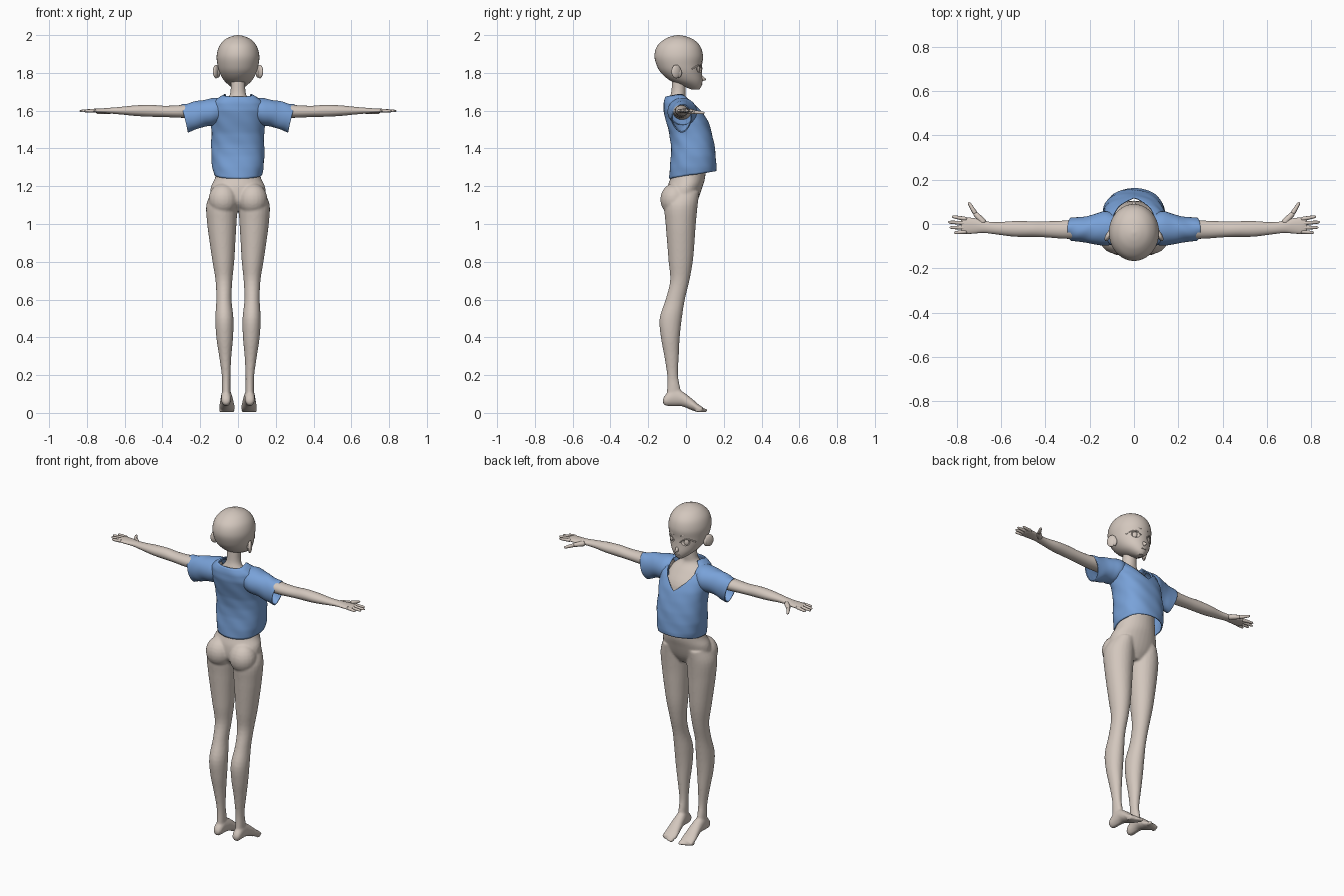
import bpy, bmesh, math
from mathutils import Vector, Matrix

if "Cube" in bpy.data.objects:
    bpy.data.objects.remove(bpy.data.objects["Cube"])


def material(name, rgb):
    m = bpy.data.materials.new(name)
    m.diffuse_color = (*rgb, 1)
    m.use_nodes = True
    m.node_tree.nodes["Principled BSDF"].inputs["Base Color"].default_value = m.diffuse_color
    return m


SKIN = material("skin", (0.65, 0.57, 0.51))
BLUE = material("shirt_blue", (0.19, 0.36, 0.69))


def finish(bm, name, mat):
    bmesh.ops.recalc_face_normals(bm, faces=bm.faces)
    for f in bm.faces:
        f.smooth = True
    me = bpy.data.meshes.new(name)
    bm.to_mesh(me)
    bm.free()
    me.materials.append(mat)
    ob = bpy.data.objects.new(name, me)
    bpy.context.collection.objects.link(ob)
    return ob


def spline(rows, u):
    """Catmull-Rom sample of a table of rows, u in 0..1."""
    n = len(rows) - 1
    i = min(int(u * n), n - 1)
    t = u * n - i
    a, b, c, d = (rows[max(0, min(n, k))] for k in (i - 1, i, i + 1, i + 2))
    return [0.5 * (2 * q + (r - p) * t + (2 * p - 5 * q + 4 * r - s) * t * t
                   + (3 * q - p - 3 * r + s) * t ** 3) for p, q, r, s in zip(a, b, c, d)]


def skin_grid(bm, rings, cap=True):
    vs = [[bm.verts.new(p) for p in r] for r in rings]
    n = len(vs[0])
    for a, b in zip(vs, vs[1:]):
        for j in range(n):
            bm.faces.new((a[j], a[(j + 1) % n], b[(j + 1) % n], b[j]))
    if cap:
        bm.faces.new(vs[0])
        bm.faces.new(vs[-1])


def loft(bm, rows, axis, side=1, n=24, sub=4, cap=True):
    """Rows: position on axis, then low/high of each of the other two axes."""
    rings = []
    steps = (len(rows) - 1) * sub
    for k in range(steps + 1):
        p, a0, a1, b0, b1 = spline(rows, k / steps)
        ring = []
        for j in range(n):
            t = math.tau * j / n
            a = (a0 + a1) / 2 + (a1 - a0) / 2 * math.cos(t)
            b = (b0 + b1) / 2 + (b1 - b0) / 2 * math.sin(t)
            x, y, z = {"x": (p, a, b), "y": (a, p, b), "z": (a, b, p)}[axis]
            ring.append((x * side, y, z))
        rings.append(ring)
    skin_grid(bm, rings, cap)


def ball(bm, c, r, rot=0):
    m = Matrix.Translation(c) @ Matrix.Rotation(rot, 4, "Z") @ Matrix.Diagonal((*r, 1))
    bmesh.ops.create_uvsphere(bm, u_segments=20, v_segments=12, radius=1, matrix=m)


def tube(bm, a, b, r0, r1):
    """Rounded finger between two points."""
    a, b = Vector(a), Vector(b)
    q = (b - a).to_track_quat("Z", "Y")
    rings = []
    for u, k in ((0, .8), (.15, 1), (.5, 1), (.85, .95), (.95, .7), (1, .25)):
        r = (r0 + (r1 - r0) * u) * k
        rings.append([a.lerp(b, u) + q @ Vector((r * math.cos(j * math.tau / 10),
                      r * math.sin(j * math.tau / 10), 0)) for j in range(10)])
    skin_grid(bm, rings)


# Body: torso, neck, legs and feet fused into one smooth skin
bm = bmesh.new()
torso = [(1.07, -.06, .03, .05), (1.12, -.10, .06, .135), (1.19, -.10, .085, .145),
         (1.25, -.08, .102, .12), (1.35, -.06, .105, .108), (1.45, -.065, .10, .115),
         (1.55, -.09, .085, .12), (1.62, -.095, .035, .105), (1.66, -.09, .0, .058),
         (1.70, -.078, -.002, .04), (1.79, -.072, .0, .039)]
loft(bm, [(z, -w, w, y0, y1) for z, y0, y1, w in torso], "z", n=32)
leg = [(1.17, .02, .14, -.09, .07), (1.10, .004, .168, -.115, .062), (1.0, .008, .163, -.108, .052),
       (.9, .014, .15, -.10, .045), (.8, .02, .135, -.092, .036), (.7, .03, .119, -.084, .018),
       (.6, .034, .115, -.108, -.006), (.5, .024, .12, -.14, -.022), (.4, .026, .115, -.133, -.033),
       (.3, .035, .10, -.115, -.038), (.2, .04, .086, -.10, -.042), (.13, .04, .085, -.10, -.03),
       (.06, .04, .085, -.108, -.02)]
foot = [(-.122, .05, .075, .05, .075), (-.105, .038, .088, .037, .10), (-.06, .034, .09, .036, .13),
        (-.02, .028, .092, .034, .115), (.03, .02, .098, .014, .077), (.065, .016, .101, .004, .046),
        (.09, .02, .098, .004, .03)]
for s in (1, -1):
    loft(bm, leg, "z", s)
    loft(bm, foot, "y", s, n=16)
    ball(bm, (s * .078, -.062, 1.13), (.078, .074, .085))
    for i in range(5):
        r = .0115 - .0012 * i
        ball(bm, (s * (.029 + .0158 * i), .095 - .007 * i, r + .002), (r * .9, .02, r))
body = finish(bm, "body", SKIN)
m = body.modifiers.new("fuse", "REMESH")
m.mode, m.voxel_size, m.use_smooth_shade = "VOXEL", .0065, True
m = body.modifiers.new("soften", "SMOOTH")
m.factor, m.iterations = .5, 5

# Arms with hands
arm = [(.12, -.07, .03, 1.55, 1.64), (.22, -.068, .024, 1.56, 1.638), (.32, -.066, .015, 1.563, 1.628),
       (.40, -.06, .012, 1.567, 1.626), (.46, -.058, .012, 1.568, 1.631), (.54, -.057, .013, 1.572, 1.628),
       (.62, -.047, .008, 1.58, 1.62), (.68, -.04, .014, 1.585, 1.615), (.72, -.043, .026, 1.587, 1.612),
       (.765, -.045, .03, 1.59, 1.61), (.78, -.036, .022, 1.594, 1.606)]
for s, label in ((1, "right"), (-1, "left")):
    bm = bmesh.new()
    loft(bm, arm, "x", s, n=20)
    for y0, y1, tip in ((.022, .034, .822), (.003, .009, .84), (-.016, -.016, .833), (-.034, -.04, .812)):
        tube(bm, (s * .755, y0, 1.601), (s * tip, y1, 1.598), .0098, .007)
    tube(bm, (s * .675, .003, 1.597), (s * .722, .052, 1.592), .016, .011)
    tube(bm, (s * .715, .045, 1.592), (s * .747, .098, 1.588), .011, .007)
    finish(bm, "arm_" + label, SKIN)

# Head with pointed chin, nose and ears
bm = bmesh.new()
head = [(1.712, .03, .07, .016), (1.73, -.015, .082, .042), (1.76, -.085, .087, .074),
        (1.80, -.132, .085, .097), (1.84, -.155, .085, .108), (1.89, -.167, .09, .113),
        (1.94, -.154, .076, .1), (1.975, -.118, .042, .071), (1.993, -.08, .0, .036),
        (2.0, -.045, -.035, .005)]
loft(bm, [(z, -w, w, y0, y1) for z, y0, y1, w in head], "z", n=40, sub=5)
head_ob = finish(bm, "head", SKIN)

# Eye sockets cut into the face
bm = bmesh.new()
for s in (1, -1):
    ball(bm, (s * .052, .079, 1.82), (.031, .02, .021), -s * .5)
cutter = finish(bm, "eye_socket_cutter", SKIN)
m = head_ob.modifiers.new("sockets", "BOOLEAN")
m.operation, m.object = "DIFFERENCE", cutter
bpy.context.view_layer.objects.active = head_ob
head_ob.select_set(True)
bpy.ops.object.modifier_apply(modifier="sockets")
bpy.ops.object.shade_smooth_by_angle(angle=math.radians(40))
bpy.data.objects.remove(cutter)

bm = bmesh.new()
rings = [[(w * math.cos(j * math.tau / 12), y, z + h * math.sin(j * math.tau / 12)) for j in range(12)]
         for y, z, w, h in ((.078, 1.775, .013, .022), (.092, 1.769, .008, .011), (.106, 1.765, .002, .003))]
skin_grid(bm, rings)
finish(bm, "nose", SKIN)
bm = bmesh.new()
ball(bm, (0, .083, 1.741), (.018, .005, .003))
finish(bm, "lips", SKIN)


def face_y(x):
    return -.035 + .121 * math.sqrt(max(0, 1 - (x / .106) ** 2))


for s, label in ((1, "right"), (-1, "left")):
    bm = bmesh.new()
    ball(bm, (s * .116, -.052, 1.807), (.012, .028, .036), s * .5)
    ball(bm, (s * .106, -.04, 1.80), (.012, .018, .026))
    finish(bm, "ear_" + label, SKIN)
    bm = bmesh.new()
    ball(bm, (s * .05, .066, 1.82), (.014, .006, .017), -s * .5)
    finish(bm, "iris_" + label, SKIN)
    # Upper lash and brow as thin bands over the socket
    for part, z0, rise, r in (("lash", 1.822, .02, .0035), ("brow", 1.858, .007, .002)):
        bm = bmesh.new()
        path = []
        for k in range(13):
            u = k / 12
            x = .02 + .068 * u
            path.append(Vector((s * x, face_y(x) + .001, z0 + rise * math.sin(math.pi * u))))
        skin_grid(bm, [[p + Vector((0, r * math.cos(j * math.tau / 6), r * math.sin(j * math.tau / 6)))
                        for j in range(6)] for p in path])
        finish(bm, part + "_" + label, SKIN)

# Shirt body: hem dips at the back, neckline falls to a V at the chest
shirt = [(1.24, -.09, .155, .122), (1.30, -.087, .16, .136), (1.36, -.08, .157, .141),
         (1.42, -.08, .15, .14), (1.48, -.088, .138, .139), (1.54, -.104, .12, .145),
         (1.60, -.118, .088, .15), (1.645, -.118, .052, .135), (1.672, -.11, .022, .1),
         (1.69, -.098, .004, .068)]


def shirt_at(z):
    for a, b in zip(shirt, shirt[1:]):
        if z <= b[0]:
            t = (z - a[0]) / (b[0] - a[0])
            return [p + (q - p) * t for p, q in zip(a, b)]
    return shirt[-1]


bm = bmesh.new()
rings = []
for k in range(41):
    ring = []
    for j in range(64):
        t = math.tau * j / 64
        off = abs((t - math.pi / 2 + math.pi) % math.tau - math.pi)
        low = 1.26 + .02 * math.sin(t)
        top = 1.535 + .152 * min(1, off / 1.0) - .012 * max(0, -math.sin(t))
        z = low + (top - low) * k / 40
        _, y0, y1, w = shirt_at(z)
        fold = 1 + .018 * math.sin(5 * t + 34 * z) * math.sin(23 * z + 2 * t)
        c, sn = math.cos(t), math.sin(t)
        ring.append((w * math.copysign(abs(c) ** .85, c) * fold,
                     (y0 + y1) / 2 + (y1 - y0) / 2 * math.copysign(abs(sn) ** .85, sn) * fold, z))
    rings.append(ring)
skin_grid(bm, rings, cap=False)
parts = [finish(bm, "shirt_body", BLUE)]

# Sleeves with slanted cuffs and soft creases
sleeve = [(.085, -.09, .045, 1.54, 1.668), (.13, -.098, .058, 1.522, 1.667), (.18, -.092, .045, 1.517, 1.657),
          (.22, -.085, .035, 1.507, 1.65), (.26, -.08, .031, 1.495, 1.641), (.30, -.076, .03, 1.487, 1.632)]
for s, label in ((1, "right"), (-1, "left")):
    bm = bmesh.new()
    loft(bm, sleeve, "x", s, n=32, sub=5, cap=False)
    for v in bm.verts:
        u = max(0, (abs(v.co.x) - .13) / .17)
        drop = (1.632 - v.co.z) / .145
        v.co.x -= s * .035 * u * max(0, drop)
        v.co.z += .003 * u * math.sin(70 * abs(v.co.x) + 60 * v.co.y)
    parts.append(finish(bm, "sleeve_" + label, BLUE))
for ob in parts:
    m = ob.modifiers.new("cloth", "SOLIDIFY")
    m.thickness, m.offset = .006, -1
